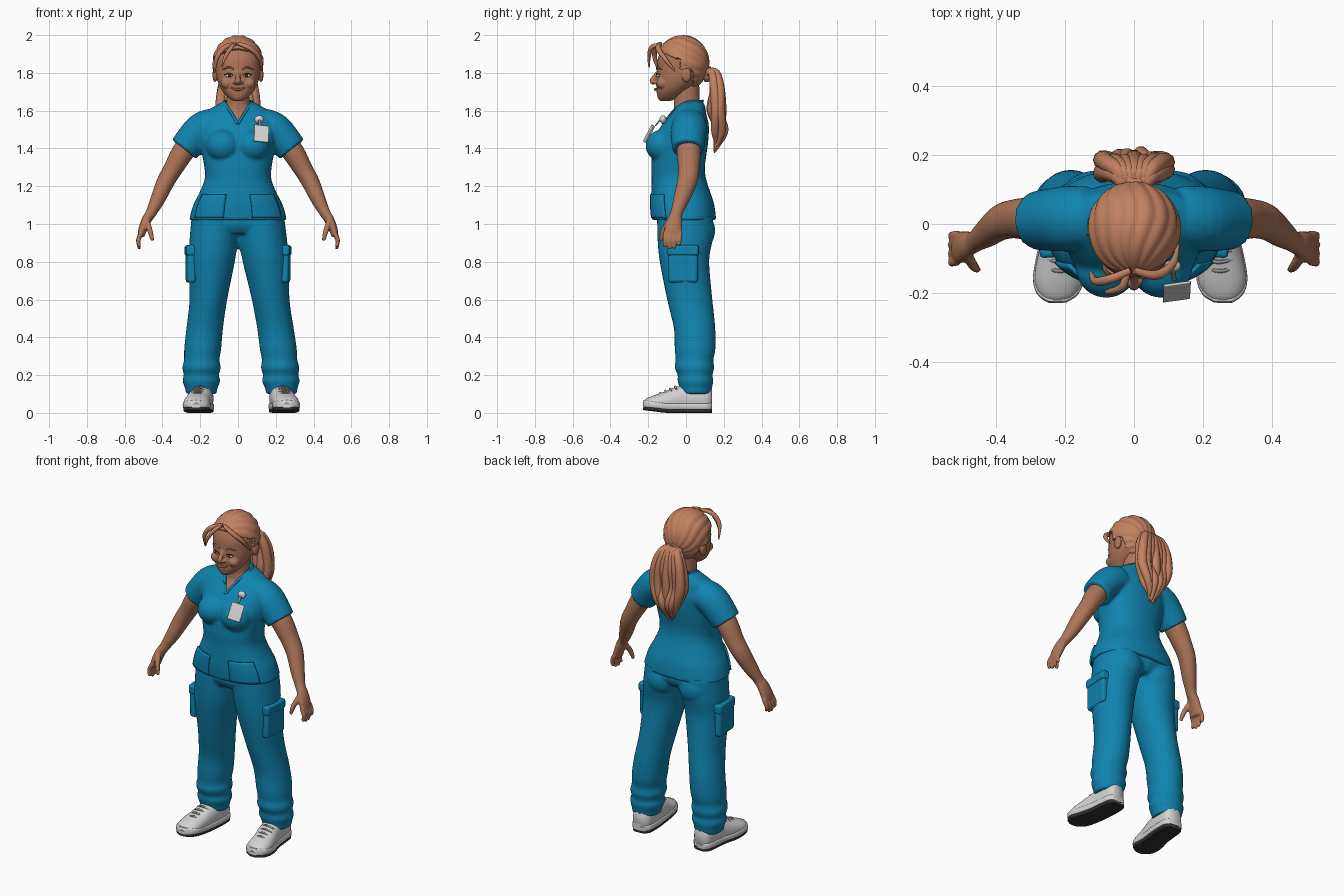
import bpy, bmesh
from math import sin, cos, pi, radians
from mathutils import Vector, Matrix

old = bpy.data.objects.get("Cube")
if old:
    bpy.data.objects.remove(old, do_unlink=True)


def material(name, r, g, b):
    m = bpy.data.materials.new(name)
    m.use_nodes = True
    m.diffuse_color = (r, g, b, 1)
    node = m.node_tree.nodes["Principled BSDF"]
    node.inputs["Base Color"].default_value = (r, g, b, 1)
    node.inputs["Roughness"].default_value = 0.8
    return m


SKIN = material("warm skin", 0.42, 0.18, 0.10)
HAIR = material("copper hair", 0.54, 0.22, 0.12)
TEAL = material("teal cloth", 0.005, 0.23, 0.43)
WHITE = material("shoe white", 0.66, 0.65, 0.66)
GREY = material("lace grey", 0.3, 0.3, 0.31)
DARK = material("sole black", 0.03, 0.03, 0.03)
LIPS = material("lip brown", 0.36, 0.12, 0.08)


def spline(keys, sub):
    """Smooth interpolation through keys of any length."""
    ks = [keys[0]] + list(keys) + [keys[-1]]
    out = []
    for a, b, c, d in zip(ks, ks[1:], ks[2:], ks[3:]):
        for j in range(sub):
            t = j / sub
            out.append([q + 0.5 * t * (r - p + t * (2 * p - 5 * q + 4 * r - s + t * (3 * (q - r) + s - p)))
                        for p, q, r, s in zip(a, b, c, d)])
    return out + [list(keys[-1])]


def oval(a, power):
    c, s = cos(a), sin(a)
    f = lambda v: (1 if v > 0 else -1) * abs(v) ** (2 / power)
    return f(c), f(s)


def tube(bm, keys, side=(1, 0, 0), level=False, n=20, sub=5, power=2, floor=None):
    """Closed loft through keys of x, y, z, radius[, second radius]."""
    pts, rings = spline(keys, sub), []
    for i, k in enumerate(pts):
        t = Vector(pts[min(i + 1, len(pts) - 1)][:3]) - Vector(pts[max(i - 1, 0)][:3])
        t = Vector((0, 0, 1)) if level else t.normalized()
        a = Vector(side)
        a = (a - t * a.dot(t)).normalized()
        b = t.cross(a)
        ring = []
        for j in range(n):
            u, v = oval(2 * pi * j / n, power)
            co = Vector(k[:3]) + a * u * max(k[3], 0.001) + b * v * max(k[-1], 0.001)
            if floor is not None:
                co.z = max(co.z, floor)
            ring.append(bm.verts.new(co))
        rings.append(ring)
    for r, q in zip(rings, rings[1:]):
        for j in range(n):
            bm.faces.new((r[j], r[(j + 1) % n], q[(j + 1) % n], q[j]))
    bm.faces.new(rings[0][::-1])
    bm.faces.new(rings[-1])


def ball(bm, loc, size):
    bmesh.ops.create_uvsphere(bm, u_segments=20, v_segments=12, radius=1,
                              matrix=Matrix.LocRotScale(Vector(loc), None, Vector(size)))


def finish(name, bm, mat, voxel=0):
    bmesh.ops.recalc_face_normals(bm, faces=bm.faces)
    me = bpy.data.meshes.new(name)
    bm.to_mesh(me)
    bm.free()
    me.materials.append(mat)
    me.shade_smooth()
    me.set_sharp_from_angle(angle=radians(45))
    ob = bpy.data.objects.new(name, me)
    bpy.context.scene.collection.objects.link(ob)
    if voxel:
        m = ob.modifiers.new("blend", "REMESH")
        m.mode, m.voxel_size, m.use_smooth_shade = "VOXEL", voxel, True
        m = ob.modifiers.new("soften", "SMOOTH")
        m.factor, m.iterations = 0.5, 4
    return ob


def tube_part(name, mat, keys, **kw):
    bm = bmesh.new()
    tube(bm, keys, **kw)
    return finish(name, bm, mat)


def box(name, mat, loc, size, rot=(0, 0, 0), bevel=0.008):
    bm = bmesh.new()
    bmesh.ops.create_cube(bm, size=1, matrix=Matrix.Diagonal((*size, 1)))
    ob = finish(name, bm, mat)
    ob.location, ob.rotation_euler = loc, [radians(a) for a in rot]
    m = ob.modifiers.new("round", "BEVEL")
    m.width, m.segments = bevel, 3
    return ob


def flip(keys, s, shift=0):
    """Mirror keys in x for side s, sliding the lower ones by shift."""
    return [(s * k[0] + shift * (1 - k[2]),) + tuple(k[1:]) for k in keys]


NAMES = {-1: "right", 1: "left"}

# Tunic: torso, bust and sleeves blended together
torso = [(0, cy, z, rx, ry) for z, cy, rx, ry in (
    (1.02, -.01, .26, .17), (1.10, -.018, .237, .168), (1.17, -.028, .202, .156), (1.24, -.038, .176, .144),
    (1.30, -.042, .178, .142), (1.38, -.035, .192, .145), (1.44, -.03, .198, .148), (1.52, -.005, .2, .126),
    (1.585, .015, .18, .092), (1.62, .025, .13, .077), (1.65, .03, .075, .058))]
bm = bmesh.new()
tube(bm, torso, level=True, n=40, power=2.3)
for s in (-1, 1):
    ball(bm, (s * .08, -.125, 1.415), (.09, .09, .085))
    tube(bm, flip([(.13, .02, 1.53, .085, .09), (.2, .015, 1.495, .09, .095), (.285, .01, 1.395, .082, .085)], s))
tunic = finish("tunic", bm, TEAL, 0.009)

# Neckline cutter
bm = bmesh.new()
front, back = [[bm.verts.new((x, y, z)) for x, z in ((-.105, 1.7), (0, 1.53), (.105, 1.7))] for y in (-.35, .03)]
bm.faces.new(front)
bm.faces.new(back[::-1])
for i in range(3):
    j = (i + 1) % 3
    bm.faces.new((front[i], back[i], back[j], front[j]))
cutter = finish("neckline_cutter", bm, TEAL)
cutter.hide_render = cutter.hide_viewport = True
cut = tunic.modifiers.new("neckline", "BOOLEAN")
cut.operation, cut.object, cut.solver = "DIFFERENCE", cutter, "EXACT"
half = [(.055, .07, 1.648, .007), (.073, .01, 1.645, .008), (.0525, -.048, 1.615, .008), (.028, -.085, 1.575, .008)]
tube_part("collar", TEAL, [(0, .088, 1.652, .007)] + half + [(0, -.122, 1.53, .008)], side=(0, 0, 1), n=8)
tube_part("collar_right", TEAL, flip([(0, .088, 1.652, .007)] + half + [(0, -.122, 1.53, .008)], -1),
          side=(0, 0, 1), n=8)

# Tunic front pockets follow the cloth
for s in (-1, 1):
    bm = bmesh.new()
    rows = []
    for k in [k for k in spline(torso, 5) if 1.03 < k[2] < 1.17]:
        row = []
        for j in range(10):
            u, v = oval(radians(-90 + s * (14 + 5 * j)), 2.3)
            row.append(bm.verts.new((u * (k[3] + .004), k[1] + v * (k[4] + .004), k[2])))
        rows.append(row)
    for r, q in zip(rows, rows[1:]):
        for j in range(9):
            bm.faces.new((r[j], r[j + 1], q[j + 1], q[j]))
    m = finish(NAMES[s] + "_tunic_pocket", bm, TEAL).modifiers.new("cloth", "SOLIDIFY")
    m.thickness, m.offset = .01, 0

# Trousers: pelvis and legs
leg = [(.212, .052, .1, .082, .082), (.212, .052, .13, .086, .086), (.21, .05, .17, .1, .095),
       (.21, .048, .2, .093, .092), (.208, .045, .24, .102, .105), (.206, .045, .28, .094, .1),
       (.2, .048, .34, .098, .108), (.187, .045, .45, .097, .11), (.165, .02, .6, .1, .12),
       (.143, -.008, .8, .122, .131), (.13, -.005, .92, .128, .146), (.12, -.005, 1.04, .125, .148)]
bm = bmesh.new()
tube(bm, [(0, -.005, .95, .2, .12), (0, -.005, 1.0, .235, .148), (0, -.005, 1.08, .2, .14)], level=True)
for s in (-1, 1):
    tube(bm, flip(leg, s, .02), level=True, n=28)
    ball(bm, (s * .115, .07, .965), (.1, .085, .1))
finish("trousers", bm, TEAL, 0.009)
for s in (-1, 1):
    box(NAMES[s] + "_cargo_pocket", TEAL, (s * .25, -.015, .775), (.045, .155, .17), (0, 0, s * -4), .014)
    box(NAMES[s] + "_pocket_flap", TEAL, (s * .252, -.015, .86), (.052, .165, .055), (0, 0, s * -4), .012)

# Arms and hands
arm = [(.2, .02, 1.49, .058, .06), (.285, .015, 1.39, .06, .064), (.345, .015, 1.29, .051, .057),
       (.385, .005, 1.22, .047, .053), (.425, -.025, 1.13, .039, .043), (.46, -.05, 1.06, .029, .032),
       (.485, -.06, 1.02, .026, .04), (.505, -.068, .97, .023, .047), (.513, -.07, .935, .018, .044)]
for s in (-1, 1):
    bm = bmesh.new()
    tube(bm, flip(arm, s))
    for i in range(4):
        y, tip = -.108 + .026 * i, (.878, .866, .87, .884)[i]
        tube(bm, flip([(.51, y, .955, .013), (.528, y - .004, .915, .0125), (.522, y - .006, tip, .009)], s), n=10)
    tube(bm, flip([(.485, -.085, 1.02, .016), (.466, -.12, .965, .015), (.452, -.133, .912, .01)], s), n=10)
    finish(NAMES[s] + "_arm", bm, SKIN, 0.006)

# Neck and upper chest
tube_part("neck", SKIN, [(0, -.005, 1.46, .1, .1), (0, -.005, 1.52, .13, .118), (0, .01, 1.585, .11, .08),
                         (0, .005, 1.625, .068, .068), (0, .003, 1.66, .06, .068), (0, .0, 1.74, .06, .07)],
          level=True, n=32)

# Head with nose, cheeks and ears
bm = bmesh.new()
skull = ((1.652, .025, -.14, -.08), (1.67, .052, -.15, -.04), (1.70, .08, -.156, .0), (1.73, .098, -.157, .04),
         (1.77, .112, -.156, .08), (1.82, .118, -.154, .1), (1.88, .12, -.148, .108), (1.94, .098, -.118, .085),
         (1.978, .045, -.06, .03))
tube(bm, [(0, (f + b) / 2, z, w, (b - f) / 2) for z, w, f, b in skull], level=True, n=32, power=2.15)
tube(bm, [(0, -.148, 1.805, .011, .01), (0, -.166, 1.78, .012, .012), (0, -.18, 1.757, .016, .014),
          (0, -.166, 1.742, .014, .008)], n=12)
for s in (-1, 1):
    ball(bm, (s * .016, -.163, 1.75), (.012, .013, .01))
    ball(bm, (s * .058, -.125, 1.745), (.034, .032, .03))
    ball(bm, (s * .122, .003, 1.79), (.013, .026, .04))
finish("head", bm, SKIN, 0.005)
tube_part("mouth", LIPS, [(-.036, -.15, 1.722, .003), (-.018, -.159, 1.714, .006), (0, -.163, 1.712, .007),
                          (.018, -.159, 1.714, .006), (.036, -.15, 1.722, .003)], side=(0, 0, 1), n=10)
for s in (-1, 1):
    for label, mat, loc, size in (("eye", WHITE, (s * .047, -.146, 1.786), (.019, .01, .009)),
                                  ("iris", DARK, (s * .046, -.152, 1.786), (.009, .006, .009))):
        bm = bmesh.new()
        ball(bm, loc, size)
        finish(NAMES[s] + "_" + label, bm, mat)
    tube_part(NAMES[s] + "_lashes", DARK, flip([(.025, -.153, 1.787, .002), (.047, -.155, 1.797, .003),
              (.072, -.14, 1.79, .002)], s), side=(0, 0, 1), n=8)
    tube_part(NAMES[s] + "_brow", HAIR, flip([(.022, -.154, 1.82, .005), (.05, -.15, 1.83, .005),
              (.08, -.13, 1.818, .003)], s), side=(0, 0, 1), n=8)

# Combed hair cap whose ridges gather at the tie; it sinks under the face and neck
bm = bmesh.new()
centre, pole, up = Vector((0, -.02, 1.85)), Vector((0, .894, -.447)), Vector((0, .447, .894))
rows, COLS = [], 112
for i in range(57):
    phi, row = pi * (i + .5) / 57, []
    for j in range(COLS):
        th = 2 * pi * j / COLS
        d = pole * cos(phi) + (Vector((1, 0, 0)) * sin(th) + up * cos(th)) * sin(phi)
        d *= 1 + .045 * sin(phi) * abs(sin(8 * th + .8 * sin(3 * phi)))
        co = centre + Vector((d.x * .131, d.y * .141, d.z * .145))
        hairline = 1.925 - 3 * co.x ** 2
        bare = (co.y < -.035 and co.z < hairline) or (co.y < .035 and co.z < 1.815) or co.z < 1.725
        row.append(bm.verts.new(centre.lerp(co, .7) if bare else co))
    rows.append(row)
for r, q in zip(rows, rows[1:]):
    for j in range(COLS):
        bm.faces.new((r[j], q[j], q[(j + 1) % COLS], r[(j + 1) % COLS]))
bm.faces.new(rows[0])
bm.faces.new(rows[-1][::-1])
finish("hair_cap", bm, HAIR)

# Loose front locks
bm = bmesh.new()
for keys in ([(-.01, -.135, 1.955, .01), (-.07, -.16, 1.935, .014), (-.112, -.165, 1.88, .012), (-.125, -.14, 1.8, .004)],
             [(0, -.135, 1.955, .01), (.065, -.148, 1.93, .014), (.112, -.115, 1.88, .012), (.128, -.06, 1.81, .004)],
             [(-.02, -.14, 1.95, .01), (-.035, -.183, 1.935, .012), (-.07, -.196, 1.88, .009), (-.085, -.195, 1.83, .003)]):
    tube(bm, keys, side=(0, 1, 0), n=10)
finish("front_locks", bm, HAIR)

# Ponytail strands fan out from the tie and taper together
bm = bmesh.new()
for layer in (0, 1):
    for i in range(7):
        u, o = (i - 3) / 3, .028 * layer
        lift = .012 * sin(2.4 * i + layer)
        tube(bm, [(.02 * u, .09, 1.79, .016), (.045 * u, .135 + o * .6, 1.805, .022),
                  (.08 * u, .15 + o, 1.72 + lift, .026), (.09 * u, .148 + o + lift, 1.6, .028),
                  (.06 * u, .165 + o - lift, 1.5, .022), (.03 * u, .158 + o / 2, 1.43 + lift, .012),
                  (.03 * u, .15, 1.4 + 2 * lift, .003)], n=10)
finish("ponytail", bm, HAIR)
tube_part("hair_tie", HAIR, [(0, .09, 1.79, .04), (0, .115, 1.795, .042), (0, .135, 1.797, .036)])

# Shoes: upper, midsole, tread and laces
plan = ((.135, .205, .04), (.11, .207, .06), (.04, .21, .066), (-.03, .217, .067), (-.1, .23, .071),
        (-.165, .238, .073), (-.205, .24, .058), (-.226, .24, .028))
rise = ((.075, .05), (.075, .072), (.075, .08), (.07, .072), (.056, .058), (.046, .047), (.042, .034), (.038, .016))
for s in (-1, 1):
    side = NAMES[s]
    toe = [.014 * max(0, -y - .1) / .12 for y, x, w in plan]
    tube_part(side + "_shoe", WHITE, [(s * x + .018, y, z, w - .004, h) for (y, x, w), (z, h) in zip(plan, rise)],
              n=28, power=2.3, floor=.03)
    tube_part(side + "_midsole", WHITE, [(s * x + .018, y, .034 + t, w, .02) for (y, x, w), t in zip(plan, toe)],
              n=28, power=5)
    tube_part(side + "_tread", DARK, [(s * x + .018, y, .012 + t, w - .003, .012) for (y, x, w), t in zip(plan, toe)],
              n=28, power=5)
    bm = bmesh.new()
    for i in range(4):
        y, z, x = -.05 - .026 * i, .139 - .011 * i, s * (.22 + .004 * i) + .018
        tube(bm, [(x - .04, y, z - .016, .005), (x, y - .008, z, .006), (x + .04, y, z - .016, .005)],
             side=(0, 0, 1), n=8)
    finish(side + "_laces", bm, GREY)

# Identity badge on a reel
box("badge_card", WHITE, (.124, -.196, 1.478), (.08, .008, .1), (-28, 6, 8), .003)
box("badge_strap", GREY, (.115, -.15, 1.535), (.014, .006, .04), (-38, 0, 8), .002)
bm = bmesh.new()
ball(bm, (.112, -.122, 1.553), (.024, .018, .022))
finish("badge_reel", bm, WHITE)
